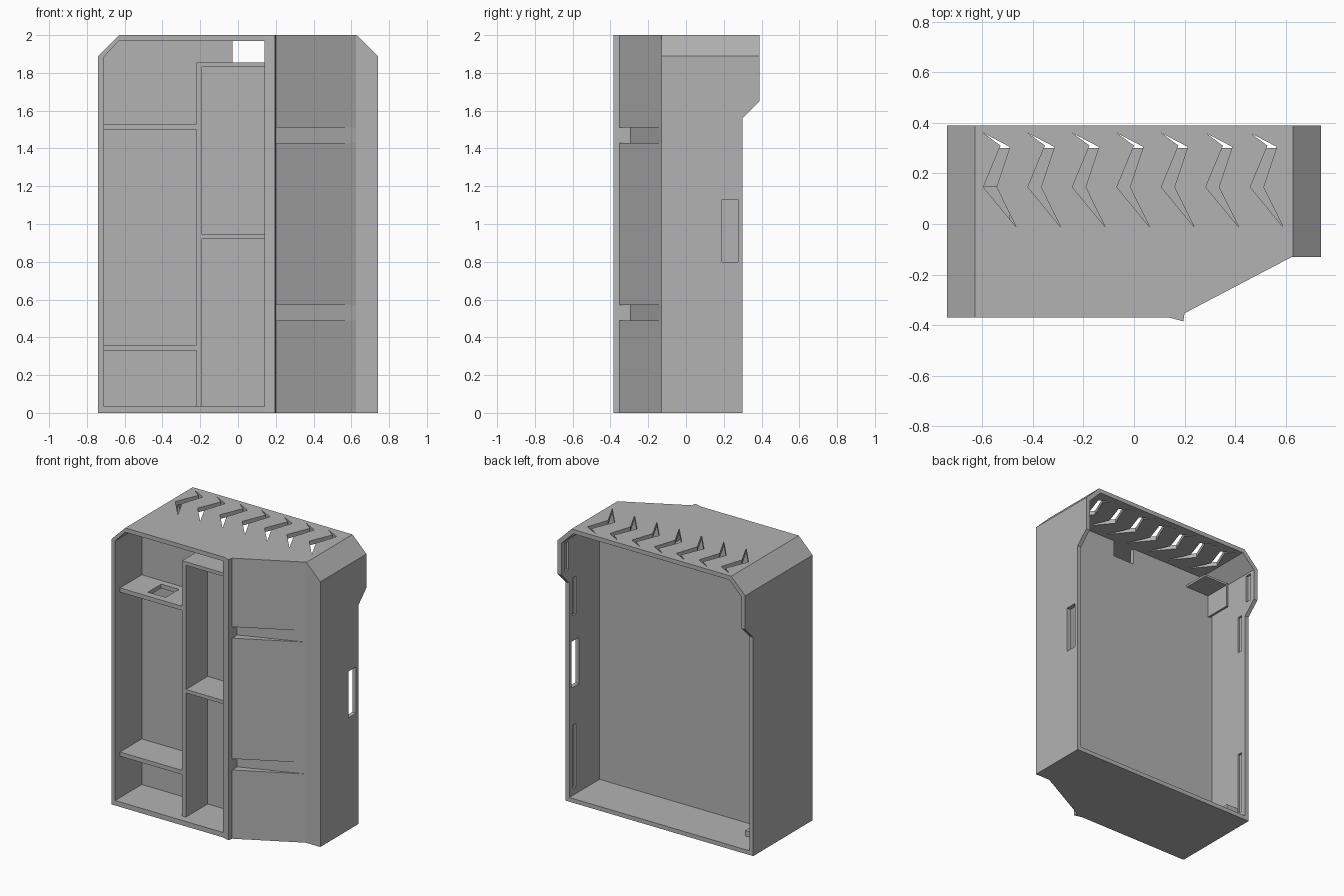
import bpy, bmesh
from mathutils import Vector

cube = bpy.data.objects.get("Cube")
if cube:
    bpy.data.objects.remove(cube, do_unlink=True)

grey = bpy.data.materials.new("plain grey")
grey.use_nodes = True
colour = (0.45, 0.45, 0.45, 1)
grey.diffuse_color = colour
grey.node_tree.nodes["Principled BSDF"].inputs["Base Color"].default_value = colour


def prism(name, points, axis, lo, hi):
    """Extrude a 2D outline along an axis; outline is the other two axes in order."""
    bm = bmesh.new()
    verts = []
    for p in points:
        co = list(p)
        co.insert("xyz".index(axis), lo)
        verts.append(bm.verts.new(co))
    face = bm.faces.new(verts)
    grown = bmesh.ops.extrude_face_region(bm, geom=[face])["geom"]
    step = Vector([hi - lo if a == axis else 0 for a in "xyz"])
    bmesh.ops.translate(bm, vec=step, verts=[g for g in grown if isinstance(g, bmesh.types.BMVert)])
    bmesh.ops.recalc_face_normals(bm, faces=bm.faces)
    mesh = bpy.data.meshes.new(name)
    bm.to_mesh(mesh)
    bm.free()
    mesh.materials.append(grey)
    obj = bpy.data.objects.new(name, mesh)
    bpy.context.scene.collection.objects.link(obj)
    return obj


def box(name, x, y, z):
    return prism(name, [(x[0], y[0]), (x[1], y[0]), (x[1], y[1]), (x[0], y[1])], "z", *z)


def cut(target, cutter):
    mod = target.modifiers.new("cut", "BOOLEAN")
    mod.operation, mod.solver, mod.object = "DIFFERENCE", "EXACT", cutter
    bpy.context.view_layer.objects.active = target
    bpy.ops.object.modifier_apply(modifier=mod.name)
    bpy.data.objects.remove(cutter, do_unlink=True)


# Main housing with the slanted front corner and thin front lip
W, H, T = 0.74, 2.0, 0.03
FRONT, BACK = -0.37, 0.39
PANEL = (-0.07, -0.04)
plan = [(-W, BACK), (-W, FRONT), (0.14, FRONT), (0.195, -0.385), (0.2, -0.353),
        (0.625, -0.13), (W, -0.13), (W, BACK)]
housing = prism("housing", plan, "z", 0, H)

# Chamfered top corners
for s in (-1, 1):
    cut(housing, prism("corner_cutter", [(s * 0.63, H), (s * 0.85, 1.78), (s * 0.85, 2.2), (s * 0.63, 2.2)],
                       "y", -1, 1))

# Stepped back: lower part is shallower than the overhang
cut(housing, prism("step_cutter", [(0.3, -0.1), (0.3, 1.56), (BACK, 1.65), (0.5, 1.76), (0.5, -0.1)],
                   "x", -1, 1))

# Open rear chamber
wi = W - T
cut(housing, prism("rear_cutter", [(-wi, T), (wi, T), (wi, 1.875), (0.615, H - T), (-0.615, H - T), (-wi, 1.875)],
                   "y", PANEL[1], 0.6))

# Open front compartments
cut(housing, prism("front_cutter", [(-wi, 0.035), (0.14, 0.035), (0.14, H - T), (-0.63, H - T), (-wi, 1.885)],
                   "y", -0.6, PANEL[0]))

# Cable opening through the middle panel and handle slot in the side
cut(housing, box("opening_cutter", (-0.03, 0.14), (-0.2, 0.1), (1.855, H - T)))
cut(housing, box("handle_cutter", (0.65, 0.8), (0.19, 0.275), (0.8, 1.13)))

# Wedge slots across the slanted panel
for z in (0.49, 1.43):
    cut(housing, prism("wedge_cutter", [(0.2, -0.45), (0.2, -0.295), (0.625, -0.13), (0.66, -0.25)],
                       "z", z, z + 0.08))

# Row of lightning-shaped vents in the top
vent = [(0, 0.36), (0.105, 0.305), (0.052, 0.146), (0.13, -0.012), (0, 0.146), (0.068, 0.31)]
for i in range(7):
    x0 = -0.596 + 0.176 * i
    cut(housing, prism("vent_cutter", [(x0 + x, y) for x, y in vent], "z", 1.9, 2.1))

# Retaining grooves inside both side walls
for s in (-1, 1):
    for y, z in (((0.225, 0.265), (0.08, 0.53)), ((0.225, 0.265), (1.31, 1.58)), ((0.31, 0.355), (1.66, 1.86))):
        cut(housing, box("groove_cutter", sorted((s * 0.69, s * 0.725)), y, z))

# Shelves and upright, set back from the front rim
depth = (-0.315, PANEL[0])
box("upright", (-0.22, -0.19), depth, (0.035, 1.855))
box("left_lower_shelf", (-wi, -0.22), depth, (0.33, 0.36))
upper = box("left_upper_shelf", (-wi, -0.22), depth, (1.5, 1.53))
cut(upper, box("shelf_hole_cutter", (-0.525, -0.385), (-0.265, -0.115), (1.4, 1.6)))
box("right_middle_shelf", (-0.19, 0.14), depth, (0.92, 0.945))
box("right_top_shelf", (-0.19, 0.14), depth, (1.83, 1.855))

# Rear bracket and small catch
rear = (PANEL[1], 0.15)
box("bracket_top", (-0.69, -0.49), rear, (1.85, 1.865))
box("bracket_side", (-0.69, -0.675), rear, (1.69, 1.85))
box("rear_catch", (-wi, -0.62), (0.18, 0.22), (0.08, 0.12))
